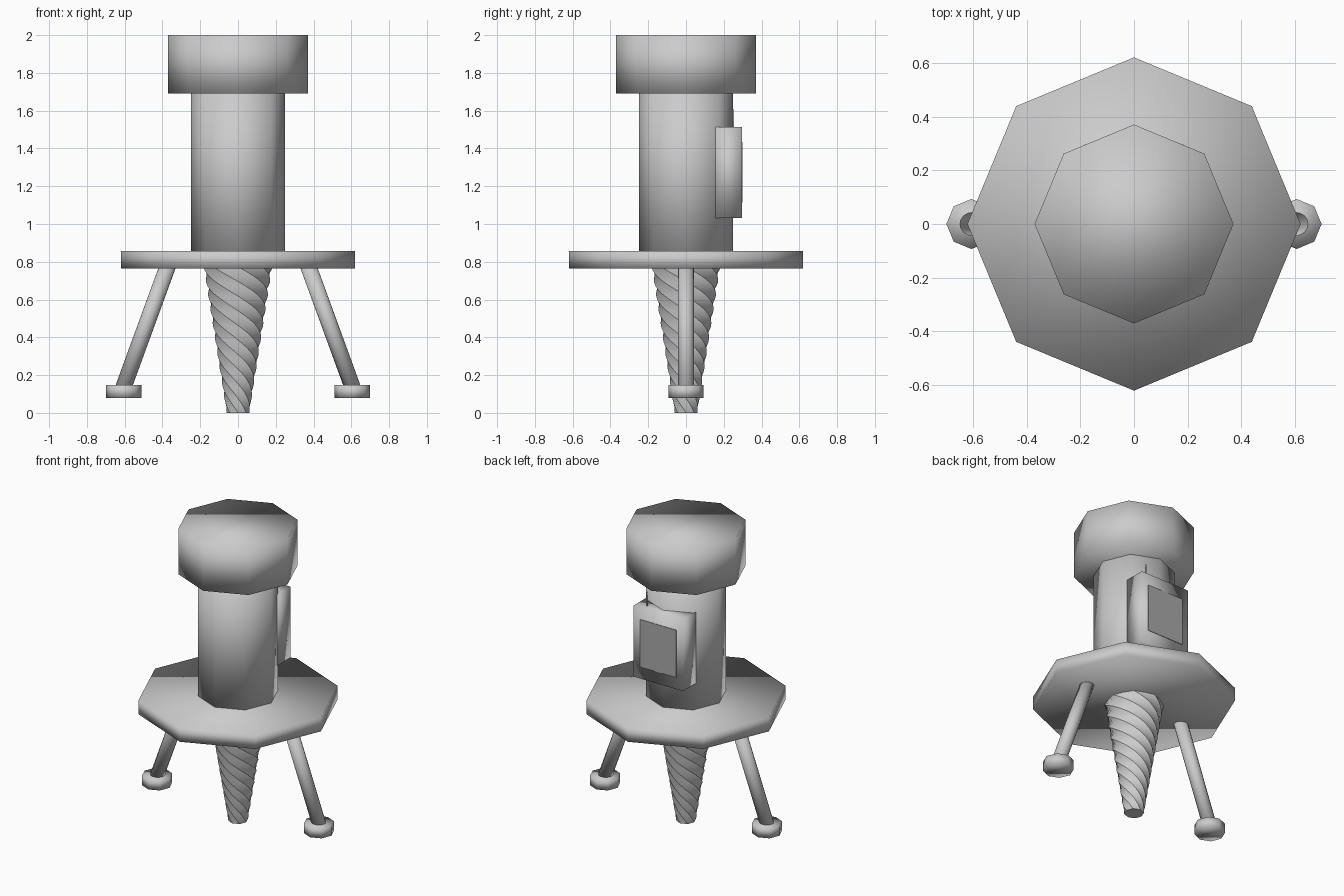
import bpy, bmesh, math
from mathutils import Vector

cube = bpy.data.objects.get("Cube")
if cube:
    bpy.data.objects.remove(cube)


def material(name, value):
    m = bpy.data.materials.new(name)
    m.use_nodes = True
    color = (value, value, value, 1)
    m.diffuse_color = color
    m.node_tree.nodes["Principled BSDF"].inputs["Base Color"].default_value = color
    return m


metal = material("light grey metal", 0.6)
glass = material("dark grey screen", 0.4)


def finish(obj, name, mat, smooth=True):
    obj.name = name
    obj.data.materials.append(mat)
    for p in obj.data.polygons:
        p.use_smooth = smooth
    return obj


def rod(name, start, end, radius, sides=8):
    """Closed cylinder between two points."""
    a, b = Vector(start), Vector(end)
    bpy.ops.mesh.primitive_cylinder_add(
        vertices=sides, radius=radius, depth=(b - a).length, location=(a + b) / 2,
        rotation=(b - a).to_track_quat("Z", "Y").to_euler())
    return finish(bpy.context.object, name, metal)


def box(name, size, centre, mat, smooth):
    bpy.ops.mesh.primitive_cube_add(size=1, location=centre)
    obj = bpy.context.object
    obj.scale = size
    bpy.ops.object.transform_apply(location=False, rotation=False)
    return finish(obj, name, mat, smooth)


# Eight-sided main stack
rod("head", (0, 0, 1.69), (0, 0, 2), 0.37)
rod("body", (0, 0, 0.8), (0, 0, 1.75), 0.248)
rod("base_plate", (0, 0, 0.765), (0, 0, 0.857), 0.62)

# Legs and feet on both sides
for side, sx in (("left", 1), ("right", -1)):
    rod(side + "_leg", (sx * 0.36, 0, 0.81), (sx * 0.612, 0, 0.12), 0.043, 16)
    rod(side + "_foot", (sx * 0.605, 0, 0.08), (sx * 0.605, 0, 0.147), 0.093)

# Control box on the back with screen and aerial
box("control_box", (0.37, 0.14, 0.48), (0, 0.226, 1.273), metal, True)
box("screen", (0.27, 0.006, 0.32), (0, 0.296, 1.273), glass, False)
rod("aerial", (0.115, 0.25, 1.48), (0.115, 0.25, 1.605), 0.005)

# Tapered drill: an octagon twisted on its way down
SIDES, STEPS, TOP = 8, 48, 0.79
bm = bmesh.new()
rings = []
for i in range(STEPS + 1):
    t = i / STEPS
    radius = 0.06 + 0.125 * t
    twist = -math.radians(460) * t
    rings.append([bm.verts.new((radius * math.cos(a), radius * math.sin(a), TOP * t))
                  for a in (twist + k * math.tau / SIDES for k in range(SIDES))])
for low, high in zip(rings, rings[1:]):
    for k in range(SIDES):
        n = (k + 1) % SIDES
        bm.faces.new((low[k], low[n], high[n], high[k]))
bm.faces.new(rings[0][::-1])
bm.faces.new(rings[-1])
mesh = bpy.data.meshes.new("drill")
bm.to_mesh(mesh)
bm.free()
drill = bpy.data.objects.new("drill", mesh)
bpy.context.collection.objects.link(drill)
finish(drill, "drill", metal)
bpy.ops.object.select_all(action="DESELECT")
drill.select_set(True)
bpy.context.view_layer.objects.active = drill
bpy.ops.object.shade_smooth_by_angle(angle=math.radians(25))
